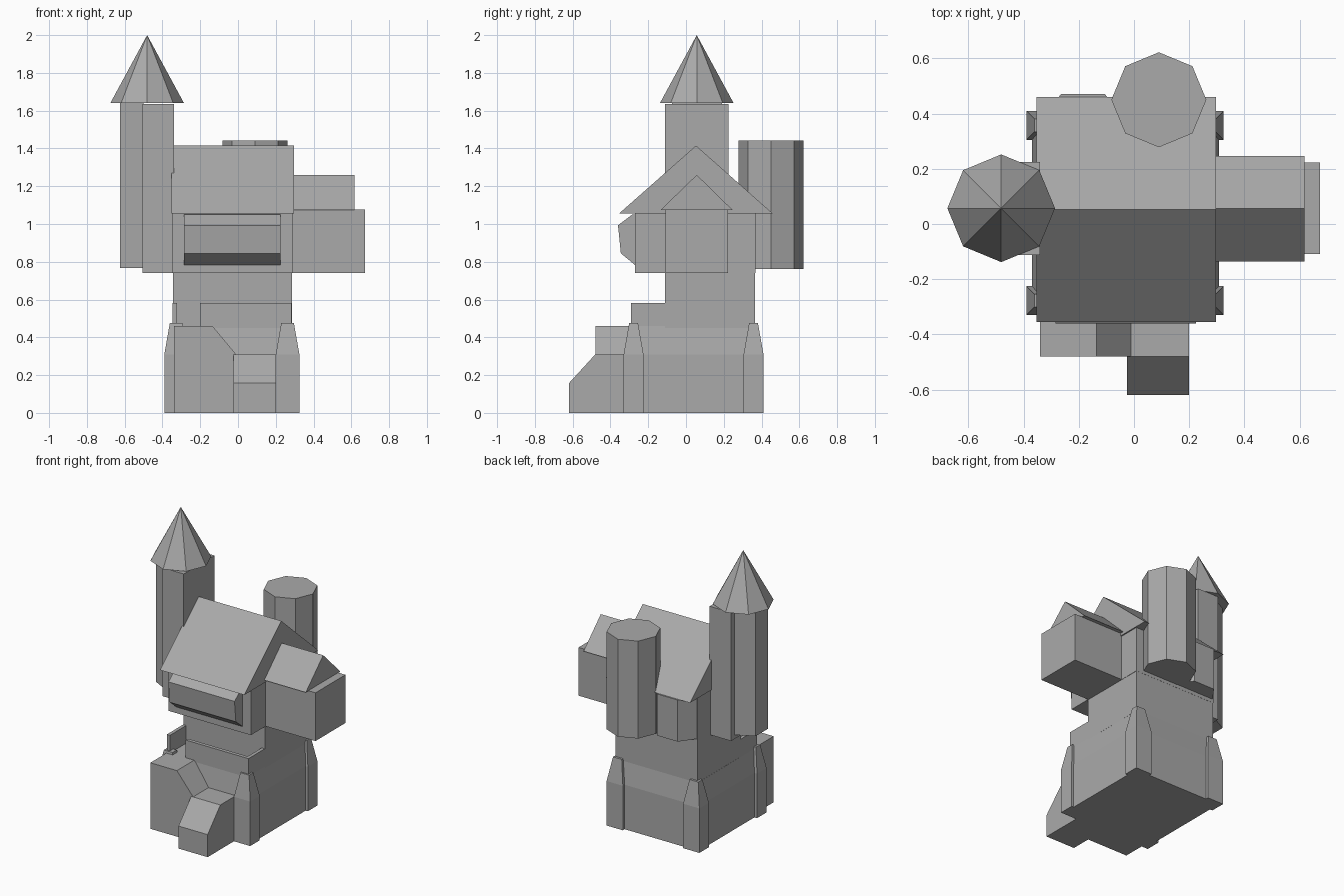
import bpy
import bmesh
from mathutils import Vector

cube = bpy.data.objects.get("Cube")
if cube:
    bpy.data.objects.remove(cube, do_unlink=True)

stone = bpy.data.materials.new("stone_grey")
stone.use_nodes = True
GREY = (0.4, 0.4, 0.4, 1)
stone.diffuse_color = GREY
stone.node_tree.nodes["Principled BSDF"].inputs["Base Color"].default_value = GREY


def finish(name, bm):
    bmesh.ops.recalc_face_normals(bm, faces=bm.faces)
    mesh = bpy.data.meshes.new(name)
    bm.to_mesh(mesh)
    bm.free()
    mesh.materials.append(stone)
    obj = bpy.data.objects.new(name, mesh)
    bpy.context.collection.objects.link(obj)
    return obj


def prism(name, points, axis, start, end):
    """Extrude a flat outline along an axis; the outline uses the other two axes in order."""
    bm = bmesh.new()

    def place(p):
        co = list(p)
        co.insert("xyz".index(axis), start)
        return bm.verts.new(co)

    face = bm.faces.new([place(p) for p in points])
    shift = Vector([end - start if a == axis else 0 for a in "xyz"])
    out = bmesh.ops.extrude_face_region(bm, geom=[face])
    moved = [g for g in out["geom"] if isinstance(g, bmesh.types.BMVert)]
    bmesh.ops.translate(bm, verts=moved, vec=shift)
    return finish(name, bm)


def box(name, x, y, z):
    outline = [(x[0], y[0]), (x[1], y[0]), (x[1], y[1]), (x[0], y[1])]
    return prism(name, outline, "z", *z)


def tapered(name, x, y, height, shoulder, inset):
    """Box up to the shoulder, then sloping inwards to the full height."""
    obj = box(name, x, y, (0, shoulder))
    bm = bmesh.new()
    bm.from_mesh(obj.data)
    top = max(bm.faces, key=lambda f: f.calc_center_median().z)
    out = bmesh.ops.extrude_face_region(bm, geom=[top])
    bmesh.ops.delete(bm, geom=[top], context="FACES_ONLY")
    cx, cy = sum(x) / 2, sum(y) / 2
    for v in [g for g in out["geom"] if isinstance(g, bmesh.types.BMVert)]:
        v.co.z = height
        v.co.x -= inset if v.co.x > cx else -inset
        v.co.y -= inset if v.co.y > cy else -inset
    bmesh.ops.recalc_face_normals(bm, faces=bm.faces)
    bm.to_mesh(obj.data)
    bm.free()
    return obj


def octagon(name, x, y, z, bottom_radius, top_radius):
    bm = bmesh.new()
    bmesh.ops.create_cone(bm, cap_ends=True, segments=8, radius1=bottom_radius,
                          radius2=top_radius, depth=z[1] - z[0])
    bmesh.ops.remove_doubles(bm, verts=bm.verts, dist=0.0001)
    bmesh.ops.translate(bm, verts=bm.verts, vec=(x, y, sum(z) / 2))
    return finish(name, bm)


# Base with sloped shoulders and corner buttresses
tapered("base", (-0.37, 0.308), (-0.31, 0.39), 0.46, 0.31, 0.024)
for side, x in (("right", (-0.39, -0.265)), ("left", (0.20, 0.325))):
    for end, y in (("front", (-0.33, -0.225)), ("back", (0.305, 0.41))):
        tapered("buttress_" + end + "_" + side, x, y, 0.475, 0.31, 0.029)

# Entry landing and ramp
prism("entry_landing", [(-0.34, 0), (0.20, 0), (0.20, 0.31), (-0.01, 0.31),
                        (-0.135, 0.46), (-0.34, 0.46)], "y", -0.48, -0.27)
prism("entry_ramp", [(-0.62, 0), (-0.47, 0), (-0.47, 0.31), (-0.48, 0.31),
                     (-0.62, 0.157)], "x", -0.025, 0.20)

# Terrace parapet
WALL_Z = (0.45, 0.583)
box("parapet_front", (-0.20, 0.284), (-0.29, -0.265), WALL_Z)
box("parapet_left", (0.26, 0.284), (-0.266, -0.10), WALL_Z)
box("parapet_right", (-0.346, -0.322), (-0.29, -0.10), WALL_Z)

# Main house
box("trunk", (-0.345, 0.286), (-0.11, 0.366), (0.45, 0.75))
box("upper_storey", (-0.347, 0.288), (-0.27, 0.367), (0.74, 1.06))
prism("main_roof", [(-0.355, 1.055), (0.46, 1.055), (0.053, 1.415)], "x", -0.353, 0.297)
prism("front_bay", [(-0.26, 1.05), (-0.285, 1.05), (-0.36, 0.993), (-0.345, 0.845),
                    (-0.27, 0.783), (-0.26, 0.783)], "x", -0.285, 0.225)
prism("back_bay", [(-0.345, 0.36), (-0.265, 0.47), (-0.105, 0.47), (-0.02, 0.36)],
      "z", 0.765, 1.055)

# Side wing
box("side_wing", (0.27, 0.673), (-0.108, 0.222), (0.74, 1.076))
prism("side_wing_roof", [(-0.135, 1.074), (0.247, 1.074), (0.057, 1.26)], "x", 0.15, 0.617)

# Tall tower with spire
box("tower_core", (-0.505, -0.34), (-0.112, 0.225), (0.74, 1.635))
prism("tower_outer_bay", [(-0.50, 0.19), (-0.625, 0.125), (-0.625, -0.01), (-0.50, -0.075)],
      "z", 0.768, 1.645)
octagon("tower_spire", -0.481, 0.057, (1.64, 2.0), 0.195, 0)

# Round back tower
octagon("back_tower", 0.09, 0.45, (0.763, 1.442), 0.172, 0.172)
